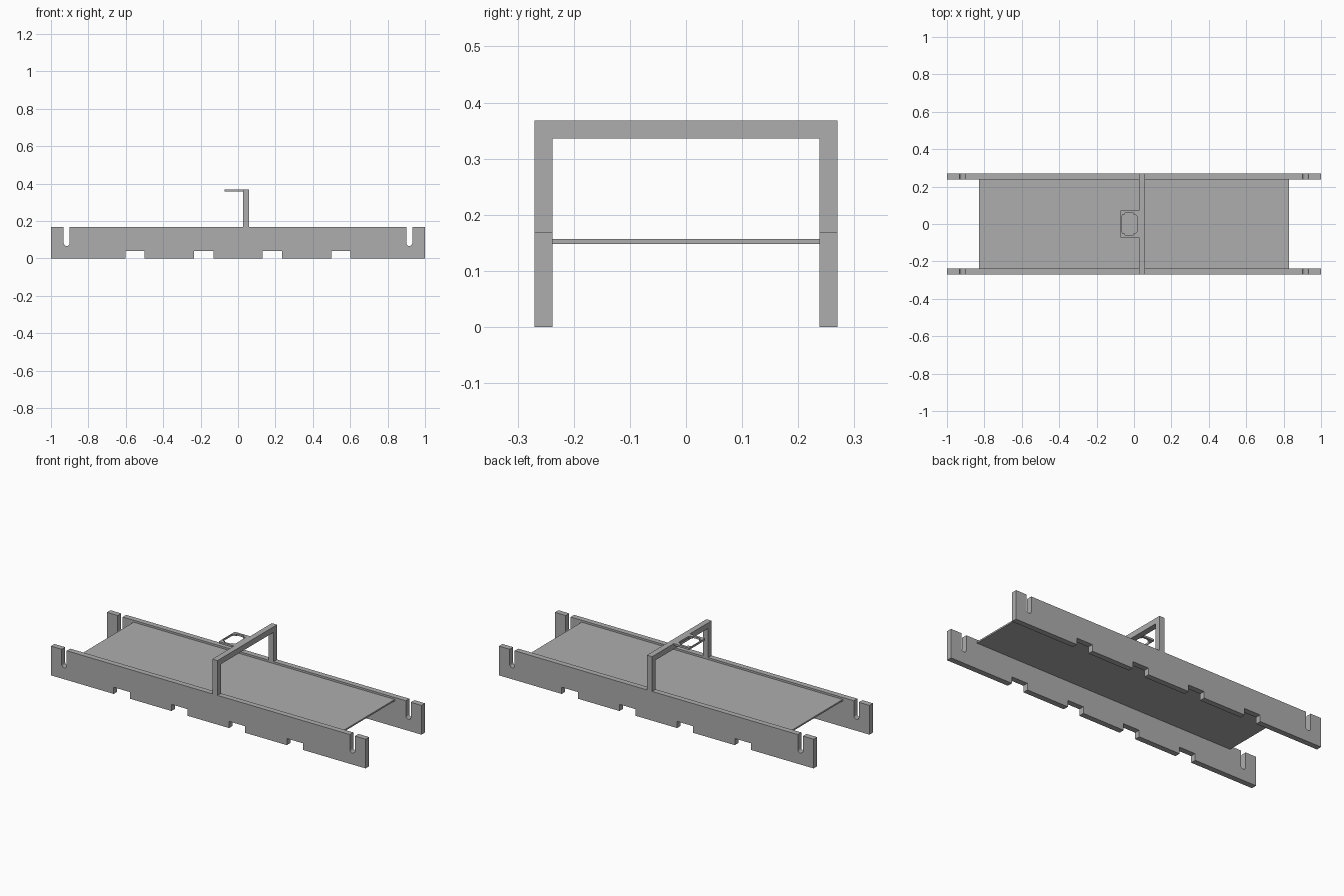
import bpy, bmesh, math
from mathutils import Vector

if "Cube" in bpy.data.objects:
    bpy.data.objects.remove(bpy.data.objects["Cube"], do_unlink=True)

# Single plain grey material
grey = bpy.data.materials.new("matte grey")
grey.use_nodes = True
GREY = (0.42, 0.42, 0.42, 1)
grey.diffuse_color = GREY
grey.node_tree.nodes["Principled BSDF"].inputs["Base Color"].default_value = GREY


def prism(name, loops, place, direction):
    """Fill flat outlines (outer first, then holes) and extrude them."""
    bm = bmesh.new()
    edges = []
    for loop in loops:
        verts = [bm.verts.new(place(a, b)) for a, b in loop]
        edges += [bm.edges.new((v, verts[i - 1])) for i, v in enumerate(verts)]
    bmesh.ops.triangle_fill(bm, edges=edges, use_beauty=True)
    out = bmesh.ops.extrude_face_region(bm, geom=bm.faces[:], use_keep_orig=True)
    moved = [g for g in out["geom"] if isinstance(g, bmesh.types.BMVert)]
    bmesh.ops.translate(bm, verts=moved, vec=Vector(direction))
    bmesh.ops.recalc_face_normals(bm, faces=bm.faces[:])
    mesh = bpy.data.meshes.new(name)
    bm.to_mesh(mesh)
    bm.free()
    mesh.materials.append(grey)
    obj = bpy.data.objects.new(name, mesh)
    bpy.context.collection.objects.link(obj)
    return obj


def rect(x0, x1, y0, y1):
    return [(x0, y0), (x1, y0), (x1, y1), (x0, y1)]


OUTER, INNER = 0.27, 0.238
RAIL_TOP, ARCH_TOP = 0.168, 0.368
WALL = OUTER - INNER

# Side rail outline: square notches below, round-bottomed slots above
rail = [(-1, 0)]
for cx in (-0.55, -0.183, 0.183, 0.55):
    a, b = cx - 0.051, cx + 0.051
    rail += [(a, 0), (a, 0.038), (b, 0.038), (b, 0)]
rail += [(1, 0), (1, RAIL_TOP)]
R = 0.016
for cx in (0.916, -0.916):
    rail.append((cx + R, RAIL_TOP))
    for i in range(13):
        t = -math.pi * i / 12
        rail.append((cx + R * math.cos(t), 0.082 + R * math.sin(t)))
    rail.append((cx - R, RAIL_TOP))
rail.append((-1, RAIL_TOP))

for name, y in (("front_rail", -OUTER), ("back_rail", INNER)):
    prism(name, [rail], lambda a, b, y=y: (a, y, b), (0, WALL, 0))

# Thin deck between the rails
prism("deck", [rect(-0.83, 0.83, -INNER, INNER)],
      lambda a, b: (a, b, 0.148), (0, 0, 0.009))

# Arch standing across the rails
arch = [(-OUTER, RAIL_TOP), (-OUTER, ARCH_TOP), (OUTER, ARCH_TOP), (OUTER, RAIL_TOP),
        (INNER, RAIL_TOP), (INNER, 0.336), (-INNER, 0.336), (-INNER, RAIL_TOP)]
prism("arch", [arch], lambda a, b: (0.026, a, b), (0.033, 0, 0))

# Mounting tab with a stepped, chamfered opening
quarter = [(0.041, 0.042), (0.034, 0.05), (0.022, 0.05), (0.022, 0.06)]
hole = []
for sx, sy, pts in ((1, 1, quarter), (-1, 1, quarter[::-1]),
                    (-1, -1, quarter), (1, -1, quarter[::-1])):
    hole += [(-0.026 + sx * x, sy * y) for x, y in pts]
prism("mounting_tab", [rect(-0.071, 0.026, -0.073, 0.073), hole],
      lambda a, b: (a, b, ARCH_TOP - 0.011), (0, 0, 0.011))
